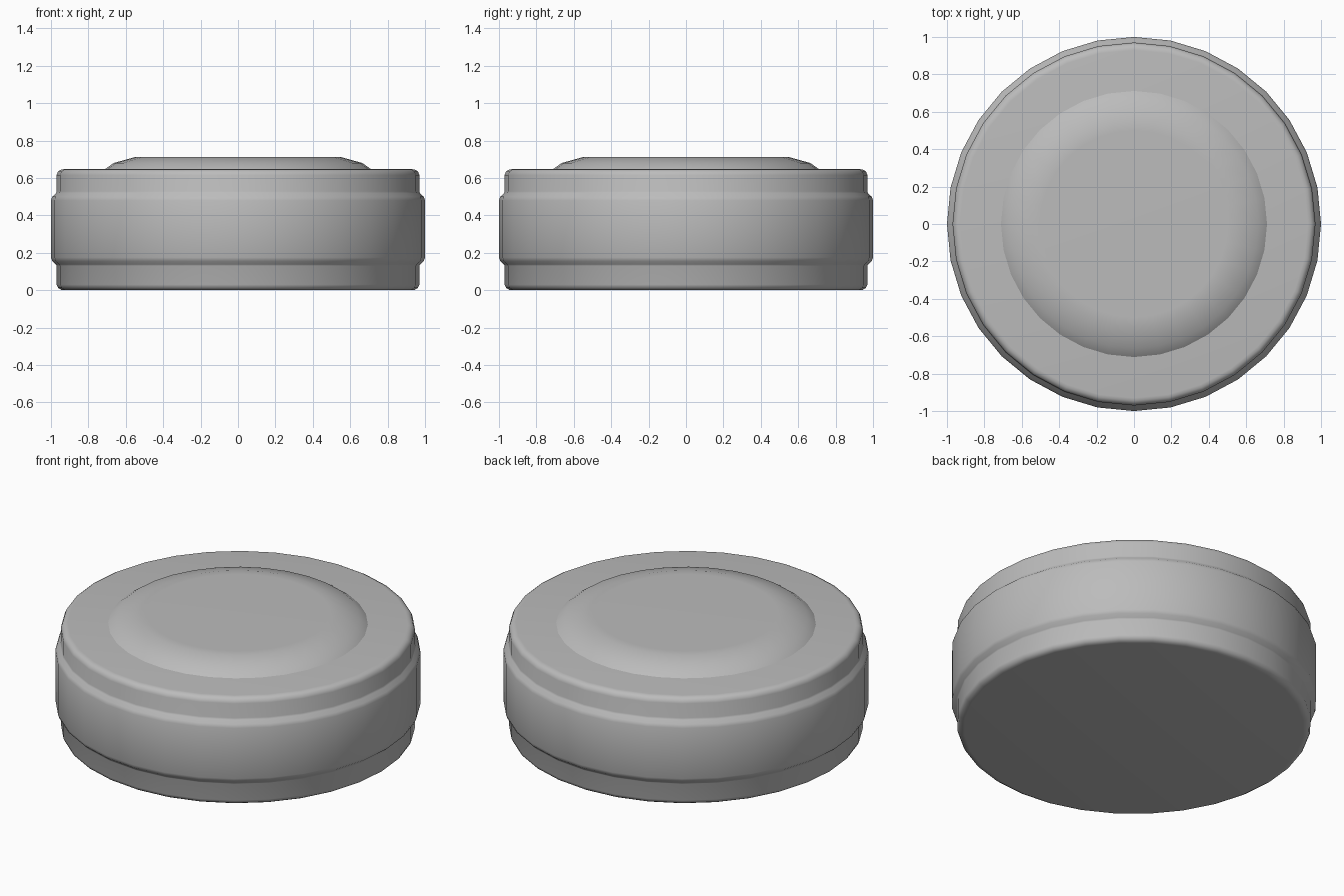
import bpy, bmesh, math

if "Cube" in bpy.data.objects:
    bpy.data.objects.remove(bpy.data.objects["Cube"])

SIDES = 32

grey = bpy.data.materials.new("plain grey")
grey.diffuse_color = (0.5, 0.5, 0.5, 1)
grey.use_nodes = True
grey.node_tree.nodes["Principled BSDF"].inputs["Base Color"].default_value = grey.diffuse_color


def lathe(name, profile):
    """Revolve (radius, z) points around z and cap both ends."""
    bm = bmesh.new()
    rings = []
    for r, z in profile:
        rings.append([bm.verts.new((r * math.cos(math.tau * i / SIDES),
                                    r * math.sin(math.tau * i / SIDES), z))
                      for i in range(SIDES)])
    for low, high in zip(rings, rings[1:]):
        for i in range(SIDES):
            j = (i + 1) % SIDES
            bm.faces.new((low[i], low[j], high[j], high[i]))
    bm.faces.new(rings[0][::-1])
    bm.faces.new(rings[-1])
    mesh = bpy.data.meshes.new(name)
    bm.to_mesh(mesh)
    bm.free()
    mesh.materials.append(grey)
    obj = bpy.data.objects.new(name, mesh)
    bpy.context.collection.objects.link(obj)
    bpy.ops.object.select_all(action='DESELECT')
    obj.select_set(True)
    bpy.context.view_layer.objects.active = obj
    bpy.ops.object.shade_smooth_by_angle(angle=math.radians(50))
    return obj


# Round body with rounded rims and a raised middle band
lathe("body", [
    (0.93, 0.0), (0.945, 0.002), (0.962, 0.012), (0.97, 0.03),
    (0.97, 0.13), (0.974, 0.138), (0.993, 0.155), (1.0, 0.175),
    (1.0, 0.48), (0.993, 0.50), (0.974, 0.518), (0.97, 0.528),
    (0.97, 0.615), (0.962, 0.635), (0.945, 0.645), (0.93, 0.647),
])

# Shallow flat-topped dome on the lid
lathe("lid_dome", [
    (0.72, 0.64), (0.71, 0.648), (0.665, 0.68), (0.55, 0.712), (0.50, 0.713),
])
